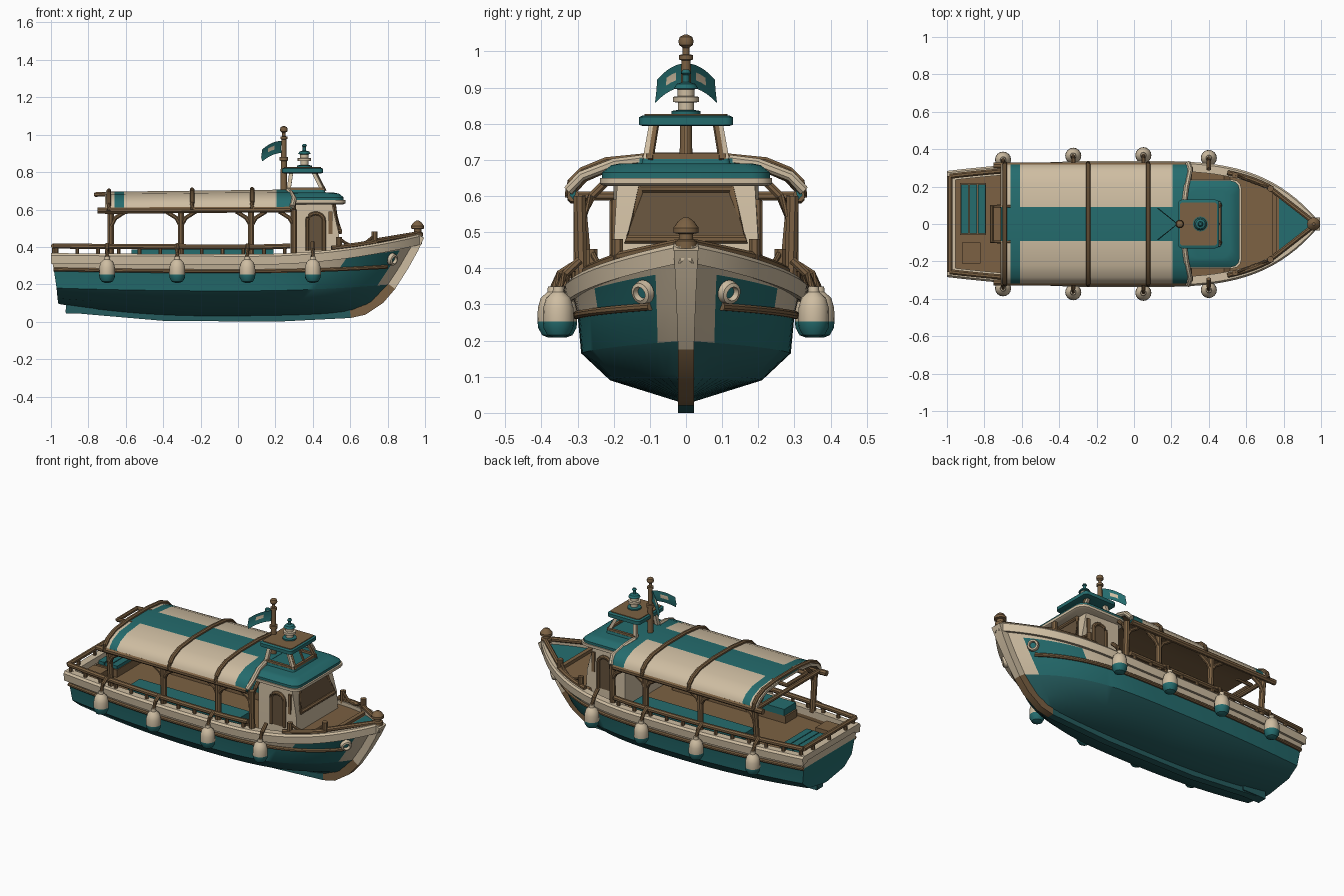
import bpy, bmesh, math
from mathutils import Vector

if "Cube" in bpy.data.objects:
    bpy.data.objects.remove(bpy.data.objects["Cube"])


def material(name, rgb):
    m = bpy.data.materials.new(name)
    m.use_nodes = True
    m.diffuse_color = (*rgb, 1)
    bsdf = m.node_tree.nodes["Principled BSDF"]
    bsdf.inputs["Base Color"].default_value = (*rgb, 1)
    bsdf.inputs["Roughness"].default_value = 0.8
    return m


TEAL = material("teal paint", (0.018, 0.15, 0.155))
DEEP = material("bottom teal", (0.018, 0.105, 0.11))
CREAM = material("cream paint", (0.62, 0.51, 0.36))
WOOD = material("brown wood", (0.20, 0.12, 0.056))
DARK = material("shaded wood", (0.13, 0.085, 0.045))
made = []


def loft(name, rings, mats, rule=None, closed=True, caps=True):
    """Skin a list of point rings; rule(centre, ring, strip) picks the material."""
    bm = bmesh.new()
    vs = [[bm.verts.new(p) for p in ring] for ring in rings]
    n = len(rings[0])
    for i in range(len(vs) - 1):
        for j in range(n if closed else n - 1):
            k = (j + 1) % n
            f = bm.faces.new((vs[i][j], vs[i][k], vs[i + 1][k], vs[i + 1][j]))
            f.material_index = rule(f.calc_center_median(), i, j) if rule else 0
    if caps and closed:
        for i, ring in ((0, vs[0]), (len(vs) - 2, vs[-1])):
            f = bm.faces.new(ring)
            f.material_index = rule(f.calc_center_median(), i, 0) if rule else 0
    bmesh.ops.remove_doubles(bm, verts=bm.verts, dist=1e-5)
    bmesh.ops.recalc_face_normals(bm, faces=bm.faces)
    me = bpy.data.meshes.new(name)
    bm.to_mesh(me)
    bm.free()
    ob = bpy.data.objects.new(name, me)
    bpy.context.collection.objects.link(ob)
    for m in mats:
        me.materials.append(m)
    made.append(ob)
    return ob


def tube(name, path, r, mat, n=8):
    pts = [Vector(p) for p in path]
    rings = []
    for i, p in enumerate(pts):
        t = (pts[min(i + 1, len(pts) - 1)] - pts[max(i - 1, 0)]).normalized()
        a = t.cross(Vector((0, 0, 1)) if abs(t.z) < 0.9 else Vector((1, 0, 0))).normalized()
        b = t.cross(a)
        ang = [math.tau * (k + 0.5) / n for k in range(n)]
        rings.append([p + r * (a * math.cos(w) + b * math.sin(w)) for w in ang])
    return loft(name, rings, [mat])


def lathe(name, profile, loc, mats, rule=None, n=16):
    rings = [[(r * math.cos(math.tau * k / n), r * math.sin(math.tau * k / n), z)
              for k in range(n)] for r, z in profile]
    ob = loft(name, rings, mats, rule)
    ob.location = loc
    return ob


def slab(name, x0, x1, hy, layers, mat, rnd=0.03):
    """Rounded rectangle stack; layers are (z, inset)."""
    rings = []
    for z, d in layers:
        ring = []
        for k in range(16):
            q, w = k // 4, math.pi / 2 * (k // 4 + (k % 4) / 3)
            cx = (x1 - d - rnd) if q in (0, 3) else (x0 + d + rnd)
            cy = (hy - d - rnd) * (1 if q < 2 else -1)
            ring.append((cx + rnd * math.cos(w), cy + rnd * math.sin(w), z))
        rings.append(ring)
    return loft(name, rings, [mat])


def box(name, x0, x1, y0, y1, z0, z1, mat):
    ring = [(x0, y0), (x1, y0), (x1, y1), (x0, y1)]
    return loft(name, [[(x, y, z) for x, y in ring] for z in (z0, z1)], [mat])


# Hull rows: stern x, bow x, half beam, then height at stern, middle and bow
ROWS = [(-1.0, 0.985, 0.32, 0.355, 0.35, 0.46), (-0.985, 0.89, 0.30, 0.28, 0.27, 0.30),
        (-0.97, 0.82, 0.29, 0.18, 0.165, 0.20), (-0.965, 0.74, 0.21, 0.125, 0.09, 0.11),
        (-0.96, 0.65, 0.018, 0.095, 0.03, 0.045)]


def row(j, u):
    xs, xe, b, za, zm, zb = ROWS[j]
    f = 1 - 0.17 * ((0.45 - u) / 0.45) ** 2 if u < 0.45 else 1 - ((u - 0.45) / 0.55) ** 4
    z = zm + (za - zm) * max(0, 1 - 2 * u) ** 2 + (zb - zm) * max(0, (u - 0.55) / 0.45) ** 2
    return Vector((xs + (xe - xs) * u, b * f, z))


def side(u):
    pts = [row(j, u) for j in range(5)]
    return [pts[0], pts[0].lerp(pts[1], 0.4)] + pts[1:]


def flip(p, s=-1):
    return Vector((p[0], p[1] * s, p[2]))


def sheer(x, s=1, inset=0.0, up=0.0):
    p = row(0, (x + 1) / 1.985)
    return Vector((p.x, s * max(p.y - inset, 0.002), p.z + up))


def span(a, b, n):
    return [a + (b - a) * i / n for i in range(n + 1)]


def hull_rule(c, i, j):
    s = min(j, 10 - j)
    if s >= 3:
        return 2
    if i > 45 and s < 3:
        return 0
    if s == 0 or (s == 1 and c.x < 0.57):
        return 0
    return 1


U = span(0, 1, 48)
loft("hull", [side(u) + [flip(p) for p in reversed(side(u))] for u in U],
     [CREAM, TEAL, DEEP], hull_rule, closed=False)
loft("transom", [[p, flip(p)] for p in side(0)], [CREAM, TEAL],
     lambda c, i, j: 0 if i < 2 else 1, closed=False)


# Stem and keel as one bent bar
def keel_rule(c, i, j):
    return 0 if c.x < 0.6 else (1 if c.z < 0.19 else 2)


keel = [(-0.92, 0.075), (-0.75, 0.06), (-0.4, 0.03), (0.2, 0.025), (0.6, 0.045), (0.67, 0.06),
        (0.76, 0.12), (0.82, 0.19), (0.89, 0.3), (0.94, 0.39), (0.972, 0.46)]
rings = []
for i, p in enumerate(keel):
    a, b = Vector(keel[max(i - 1, 0)]), Vector(keel[min(i + 1, len(keel) - 1)])
    t = (b - a).normalized() * 0.025
    w = 0.022 + 0.012 * max(0, i - 7) / 3
    rings.append([(p[0] + t.y * k, y, p[1] - t.x * k) for k, y in ((1, w), (1, -w), (-1, -w), (-1, w))])
loft("stem_and_keel", rings, [DEEP, WOOD, CREAM], keel_rule)
box("skeg", -0.92, -0.76, -0.03, 0.03, 0.045, 0.12, DEEP)

# Decks and inner walls
deck = []
for x in span(-0.985, 0.97, 60):
    p = sheer(x, 1, 0.03)
    q = Vector((p.x, p.y, 0.30 if x < 0.5 else p.z - 0.01))
    deck.append([p, q, flip(q), flip(p)])
loft("deck", deck, [WOOD, TEAL], lambda c, i, j: int(j == 1 and c.x > 0.76), closed=False)
box("foredeck_step", 0.74, 0.765, -0.19, 0.19, 0.38, 0.418, WOOD)

for s in (1, -1):
    tag = "left" if s > 0 else "right"
    # Gunwale, rubbing strake and rails
    cap = [[sheer(x, s, -0.014, -0.045), sheer(x, s, -0.018, 0.0), sheer(x, s, -0.008, 0.012),
            sheer(x, s, 0.035, 0.012), sheer(x, s, 0.035, -0.03)] for x in span(-1, 0.985, 50)]
    loft(f"gunwale_{tag}", cap, [CREAM])
    tube(f"rub_rail_{tag}", [flip(row(1, u), s) + Vector((0, s * 0.004, 0)) for u in span(0, 0.95, 40)], 0.011, WOOD)
    tube(f"side_rail_{tag}", [sheer(x, s, 0.012, 0.05) for x in span(-0.985, 0.28, 24)], 0.015, WOOD)
    for x in span(-0.97, 0.25, 11):
        tube(f"rail_post_{tag}", [sheer(x, s, 0.012, 0), sheer(x, s, 0.012, 0.05)], 0.011, WOOD)
    tube(f"bow_rail_{tag}", [sheer(x, s, 0.015, 0.02) for x in span(0.5, 0.74, 8)], 0.014, WOOD)
    tube(f"bow_beam_{tag}", [sheer(0.73, s, 0.02, 0.025), (0.96, s * 0.01, 0.47)], 0.014, WOOD)
    for x in (0.54, 0.73):
        tube(f"rope_post_{tag}", [sheer(x, s, 0.02, 0), sheer(x, s, 0.02, 0.075)], 0.017, WOOD)
    a, b = sheer(0.54, s, 0.02, 0.07), sheer(0.73, s, 0.02, 0.06)
    tube(f"bow_rope_{tag}", [a.lerp(b, t) - Vector((0, 0, 0.2 * t * (1 - t))) for t in span(0, 1, 10)], 0.008, WOOD)
    # Hawse eye
    eye = lathe(f"hawse_eye_{tag}", [(0.012, 0), (0.034, 0), (0.03, 0.02), (0.02, 0.024), (0.016, 0.008)],
                (0.82, s * 0.115, 0.335), [CREAM, TEAL], lambda c, i, j: int(c.length < 0.01))
    eye.rotation_euler = Vector((0.75, s * 0.6, -0.25)).to_track_quat("Z", "Y").to_euler()
    # Fenders
    for x in (-0.70, -0.325, 0.05, 0.40):
        y = s * (row(0, (x + 1) / 1.985).y + 0.048)
        lathe(f"fender_{tag}", [(0.012, 0.208), (0.03, 0.215), (0.041, 0.235), (0.043, 0.253), (0.042, 0.29),
                               (0.034, 0.318), (0.016, 0.334), (0.014, 0.35)], (x, y, 0), [CREAM, TEAL],
              lambda c, i, j: int(c.z < 0.252))
        tube(f"fender_rope_{tag}", [(x, y, 0.34), (x, y - s * 0.02, 0.385), sheer(x, s, 0.012, 0.06)], 0.012, WOOD)
    # Canopy posts with arched braces, eave beams
    for x in (-0.68, -0.305, 0.07, 0.30):
        p = sheer(x, s, 0.025)
        tube(f"canopy_post_{tag}", [p, (x, s * 0.295, 0.60)], 0.018, WOOD)
        for d in (-1, 1):
            if -0.7 < x + d * 0.09 < 0.3:
                tube(f"post_brace_{tag}", [(x + d * e, s * 0.295, z) for e, z in
                                           ((0, 0.51), (0.025, 0.555), (0.08, 0.59))], 0.012, WOOD)
        tube(f"roof_brace_{tag}", [(x, s * 0.29, 0.53), (x, s * 0.26, 0.60), (x, s * 0.2, 0.66)], 0.012, WOOD)
    tube(f"eave_beam_{tag}", [(-0.75, s * 0.312, 0.595), (0.28, s * 0.312, 0.60)], 0.017, WOOD)
    tube(f"canopy_front_trim_{tag}", [(0.29, s * 0.325, 0.615), (0.30, s * 0.29, 0.655), (0.28, s * 0.2, 0.69),
                                      (0.27, s * 0.12, 0.70)], 0.015, CREAM)
    # Side benches
    box(f"bench_base_{tag}", -0.58, 0.2, s * 0.15, s * 0.26, 0.30, 0.345, WOOD)
    box(f"bench_cushion_{tag}", -0.57, 0.19, s * 0.15, s * 0.265, 0.345, 0.385, TEAL)
    # Cabin side: arched door
    arch = [(0.37, 0.38), (0.37, 0.54)] + [(0.415 - 0.045 * math.cos(w), 0.54 + 0.04 * math.sin(w))
                                         for w in span(0, math.pi, 8)][1:] + [(0.46, 0.38)]
    tube(f"door_frame_{tag}", [(x, s * 0.202, z) for x, z in arch], 0.011, WOOD)
    loft(f"door_panel_{tag}", [[(x, s * y, z) for x, z in arch] for y in (0.198, 0.204)], [DARK])
    box(f"cabin_side_window_{tag}", 0.485, 0.505, s * 0.19, s * 0.204, 0.47, 0.59, WOOD)

tube("stern_rail", [sheer(-0.985, s, 0.012, 0.05) for s in (1, -1)], 0.015, WOOD)
for y in (-0.16, 0, 0.16):
    tube("stern_rail_post", [(-0.985, y, 0.35), (-0.985, y, 0.405)], 0.011, WOOD)
slab("stern_cap", -1.0, -0.955, 0.255, [(0.33, 0), (0.367, 0)], CREAM, 0.01)
box("stern_seat", -0.93, -0.79, -0.06, 0.22, 0.30, 0.345, WOOD)
for i in range(3):
    box("seat_cushion", -0.925 + i * 0.045, -0.885 + i * 0.045, -0.05, 0.21, 0.345, 0.365, TEAL)
box("stern_locker", -0.92, -0.82, -0.21, -0.1, 0.30, 0.36, WOOD)

# Canopy: thick arch with coloured bands and a wooden underside
ARCH = [(0.322, 0.59), (0.315, 0.625), (0.285, 0.655), (0.22, 0.682), (0.09, 0.695)]
ARCH = ARCH + [(-y, z) for y, z in reversed(ARCH)]


def canopy_rule(c, i, j):
    if j >= 9:
        return 2
    return int(j == 4 or -0.66 < c.x < -0.61 or c.x > 0.205)


stations = [-0.71, -0.66, -0.61, -0.43, -0.245, -0.1, 0.075, 0.205, 0.285]
loft("canopy", [[(x, y, z + 0.012 * (x + 0.7)) for y, z in ARCH] +
                [(x, y * 0.96, z - 0.014 + 0.012 * (x + 0.7)) for y, z in reversed(ARCH)] for x in stations],
     [CREAM, TEAL, WOOD], canopy_rule)
for x in (-0.69, -0.245, 0.075):
    tube("canopy_rib", [(x, y * 1.005, z + 0.004 + 0.012 * (x + 0.7)) for y, z in ARCH], 0.013, WOOD)
tube("rear_cross_beam", [(-0.70, -0.31, 0.60), (-0.70, 0.31, 0.60)], 0.014, WOOD)
tube("roof_ladder_frame", [(-0.66, -0.095, 0.685), (-0.76, -0.095, 0.68), (-0.76, 0.095, 0.68),
                           (-0.66, 0.095, 0.685)], 0.013, WOOD)

# Cabin with raked windscreen
loft("cabin", [[(0.28, 0.2, z), (0.28, -0.2, z), (x, -y, z), (x, y, z)]
               for z, x, y in ((0.30, 0.55, 0.2), (0.47, 0.54, 0.2), (0.64, 0.50, 0.19))], [CREAM])
pane = [(0.541, -0.165, 0.48), (0.541, 0.165, 0.48), (0.508, 0.125, 0.62), (0.508, -0.125, 0.62)]
loft("windscreen", [[(x + d, y, z) for x, y, z in pane] for d in (-0.004, 0.004)], [DARK])
tube("windscreen_frame", [(x + 0.004, y, z) for x, y, z in pane + pane[:2]], 0.013, WOOD)
slab("cabin_roof_lip", 0.24, 0.575, 0.238, [(0.628, 0.01), (0.634, 0), (0.65, 0)], CREAM, 0.05)
slab("cabin_roof", 0.24, 0.565, 0.232, [(0.648, 0), (0.665, 0), (0.685, 0.025), (0.69, 0.05)], TEAL, 0.05)

# Open lookout on the roof
slab("lookout_base", 0.245, 0.47, 0.125, [(0.68, 0), (0.705, 0.006)], TEAL, 0.015)
for y in (-1, 1):
    tube("lookout_front_post", [(0.455, y * 0.108, 0.70), (0.405, y * 0.09, 0.80)], 0.013, CREAM, 4)
    tube("lookout_rear_post", [(0.27, y * 0.108, 0.70), (0.285, y * 0.09, 0.80)], 0.015, CREAM, 4)
    tube("lookout_front_trim", [(0.465, y * 0.098, 0.70), (0.413, y * 0.082, 0.80)], 0.009, WOOD, 4)
    tube("lookout_sill", [(0.27, y * 0.11, 0.71), (0.455, y * 0.11, 0.71)], 0.011, WOOD, 4)
tube("lookout_front_mullion", [(0.46, 0, 0.70), (0.408, 0, 0.80)], 0.007, WOOD, 4)
tube("lookout_front_sill", [(0.457, -0.11, 0.71), (0.457, 0.11, 0.71)], 0.011, WOOD, 4)
slab("lookout_roof", 0.235, 0.455, 0.13, [(0.793, 0.012), (0.797, 0), (0.818, 0), (0.823, 0.01)], TEAL, 0.02)
slab("lookout_roof_boards", 0.245, 0.445, 0.115, [(0.82, 0), (0.827, 0)], WOOD, 0.015)

# Signal lamp, mast and pennant
lathe("lamp", [(0.04, 0.82), (0.04, 0.835), (0.022, 0.838), (0.022, 0.858), (0.036, 0.86), (0.036, 0.874),
               (0.023, 0.876), (0.023, 0.895), (0.034, 0.897), (0.026, 0.91), (0.009, 0.915), (0.009, 0.935),
               (0.014, 0.94), (0.008, 0.95)], (0.355, 0, 0), [CREAM, TEAL],
      lambda c, i, j: int(i in (0, 1) or i > 6))
lathe("mast", [(0.018, 0.66), (0.016, 0.86), (0.023, 0.862), (0.023, 0.88), (0.014, 0.882), (0.013, 0.975),
               (0.019, 0.977), (0.019, 0.99), (0.009, 0.992), (0.009, 1.01), (0.019, 1.018), (0.021, 1.028),
               (0.017, 1.04), (0.006, 1.046)], (0.245, 0, 0), [WOOD], n=12)
flag = []
for t in span(-1, 1, 12):
    a = abs(t)
    x, z = 0.235 - 0.105 * a, 0.967 - 0.045 * a * a
    flag.append([(x, t * 0.08, z), (x - 0.003, t * 0.081, z - 0.02), (x - 0.006, t * 0.083, z - 0.042),
                 (x, t * 0.086, z - 0.065)])
loft("pennant", flag, [TEAL, CREAM], lambda c, i, j: int(j == 1 and i in (2, 3, 8, 9)), closed=False)

# Bow bollard
lathe("bow_bollard", [(0.03, 0.455), (0.03, 0.475), (0.02, 0.48), (0.02, 0.495), (0.035, 0.498), (0.035, 0.512),
                      (0.022, 0.53), (0.008, 0.54)], (0.96, 0, 0), [WOOD])

# Smooth shading with sharp edges kept
bpy.ops.object.select_all(action="DESELECT")
for ob in made:
    ob.select_set(True)
bpy.context.view_layer.objects.active = made[0]
bpy.ops.object.shade_smooth_by_angle(angle=math.radians(35))
